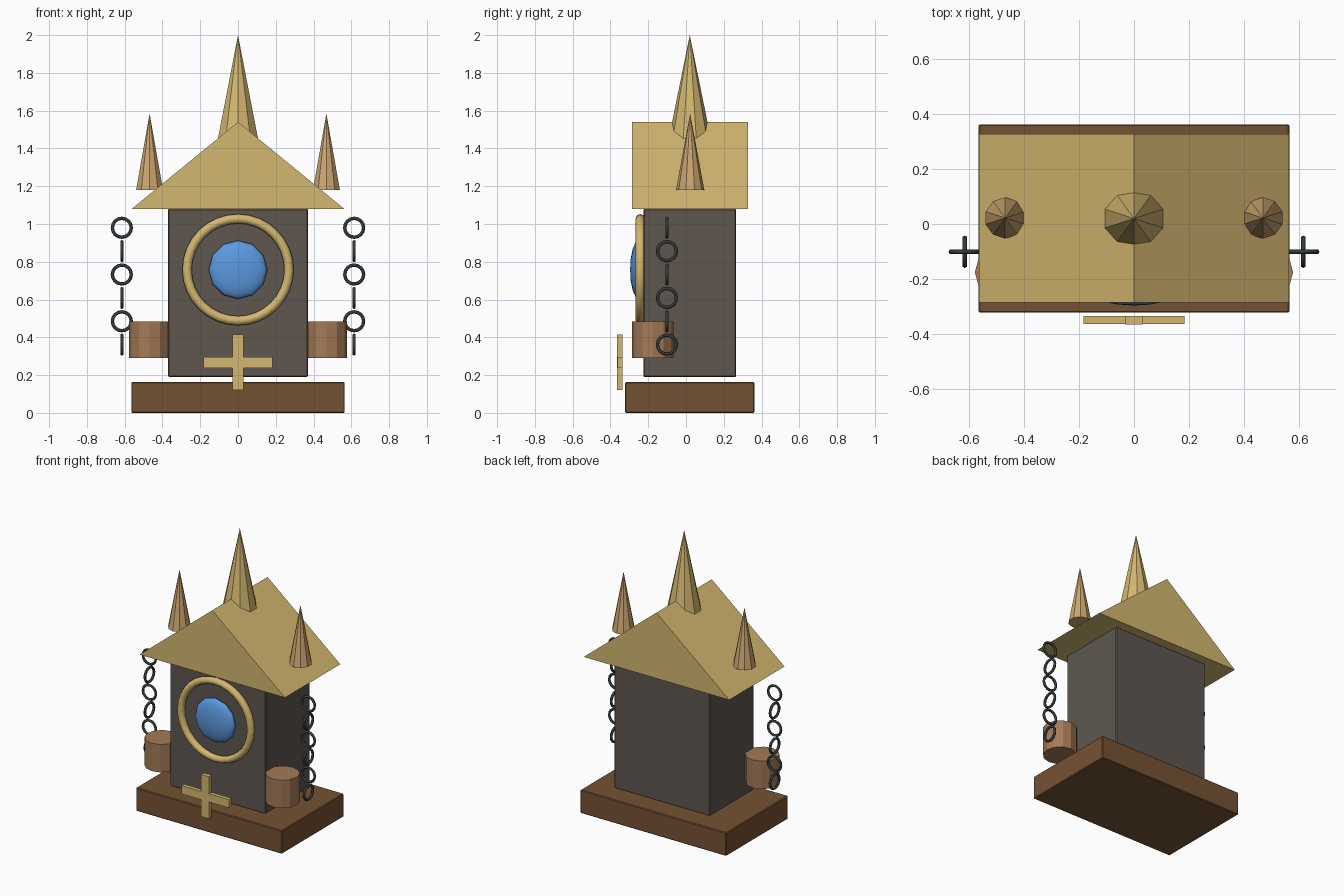
import bpy, bmesh, math

if "Cube" in bpy.data.objects:
    bpy.data.objects.remove(bpy.data.objects["Cube"])

def mat(name, r, g, b):
    lin = lambda c: c / 12.92 if c <= 0.04045 else ((c + 0.055) / 1.055) ** 2.4
    m = bpy.data.materials.new(name)
    m.diffuse_color = (lin(r), lin(g), lin(b), 1)
    m.use_nodes = True
    m.node_tree.nodes["Principled BSDF"].inputs["Base Color"].default_value = m.diffuse_color
    return m

GOLD = mat("pale gold", 0.83, 0.72, 0.44)
TAN = mat("tan", 0.80, 0.65, 0.44)
STONE = mat("dark stone", 0.37, 0.34, 0.31)
WOOD = mat("dark wood", 0.46, 0.32, 0.20)
BARREL = mat("light wood", 0.64, 0.48, 0.34)
IRON = mat("iron", 0.20, 0.23, 0.23)
BLUE = mat("blue glass", 0.36, 0.60, 0.88)

def finish(name, material, smooth=False):
    o = bpy.context.object
    o.name = name
    o.data.materials.append(material)
    if smooth:
        bpy.ops.object.shade_smooth_by_angle(angle=math.radians(65))
    return o

def box(name, material, x, y, z, bevel=0):
    """Box from (min, max) ranges."""
    bpy.ops.mesh.primitive_cube_add(size=1, location=[sum(r) / 2 for r in (x, y, z)])
    o = finish(name, material)
    size = [r[1] - r[0] for r in (x, y, z)]
    for v in o.data.vertices:
        v.co = [c * s for c, s in zip(v.co, size)]
    if bevel:
        m = o.modifiers.new("bevel", "BEVEL")
        m.width, m.segments = bevel, 1
    return o

def cone(name, material, x, y, z0, z1, r1, r2, sides):
    bpy.ops.mesh.primitive_cone_add(vertices=sides, radius1=r1, radius2=r2,
                                    depth=z1 - z0, location=(x, y, (z0 + z1) / 2))
    return finish(name, material)

def ring(name, material, loc, rot, major, minor, n, m):
    bpy.ops.mesh.primitive_torus_add(location=loc, rotation=rot, major_radius=major,
                                     minor_radius=minor, major_segments=n, minor_segments=m)
    return finish(name, material, True)

FRONT = (math.pi / 2, 0, 0)
SIDE = (0, math.pi / 2, 0)

# base slab and stone body
box("base", WOOD, (-0.565, 0.565), (-0.322, 0.362), (0.0, 0.163), 0.005)
box("body", STONE, (-0.37, 0.37), (-0.225, 0.265), (0.19, 1.08), 0.005)

# gabled roof: triangle extruded front to back
bm = bmesh.new()
tri = [bm.verts.new((x, -0.285, z)) for x, z in ((-0.563, 1.08), (0.563, 1.08), (0, 1.54))]
face = bm.faces.new(tri)
ext = bmesh.ops.extrude_face_region(bm, geom=[face])["geom"]
for g in ext:
    if isinstance(g, bmesh.types.BMVert):
        g.co.y = 0.327
bmesh.ops.recalc_face_normals(bm, faces=bm.faces[:])
mesh = bpy.data.meshes.new("roof")
bm.to_mesh(mesh)
bm.free()
mesh.materials.append(GOLD)
bpy.context.collection.objects.link(bpy.data.objects.new("roof", mesh))

# centre spire
cone("centre_spire", GOLD, 0, 0.02, 1.43, 2.0, 0.116, 0, 10)

# round window: gold ring and flattened blue lens
ring("window_ring", GOLD, (0, -0.242, 0.758), FRONT, 0.27, 0.025, 32, 8)
bpy.ops.mesh.primitive_uv_sphere_add(segments=12, ring_count=8, radius=1,
                                     location=(0, -0.25, 0.758), rotation=FRONT)
lens = finish("window_lens", BLUE, True)
lens.scale = (0.155, 0.155, 0.046)

# cross in front
box("cross_upright", GOLD, (-0.03, 0.03), (-0.365, -0.335), (0.12, 0.415))
box("cross_arm", GOLD, (-0.183, 0.183), (-0.363, -0.335), (0.237, 0.295))

# mirrored parts: side spires, barrels and chains
for s, side in ((-1, "left"), (1, "right")):
    cone(f"{side}_spire", TAN, s * 0.468, 0.022, 1.18, 1.585, 0.075, 0, 10)
    cone(f"{side}_barrel", BARREL, s * 0.468, -0.175, 0.29, 0.485, 0.11, 0.11, 12)
    for i in range(6):
        ring(f"{side}_chain_link_{i + 1}", IRON, (s * 0.615, -0.101, 0.98 - 0.1237 * i),
             SIDE if i % 2 else FRONT, 0.05, 0.009, 16, 6)
